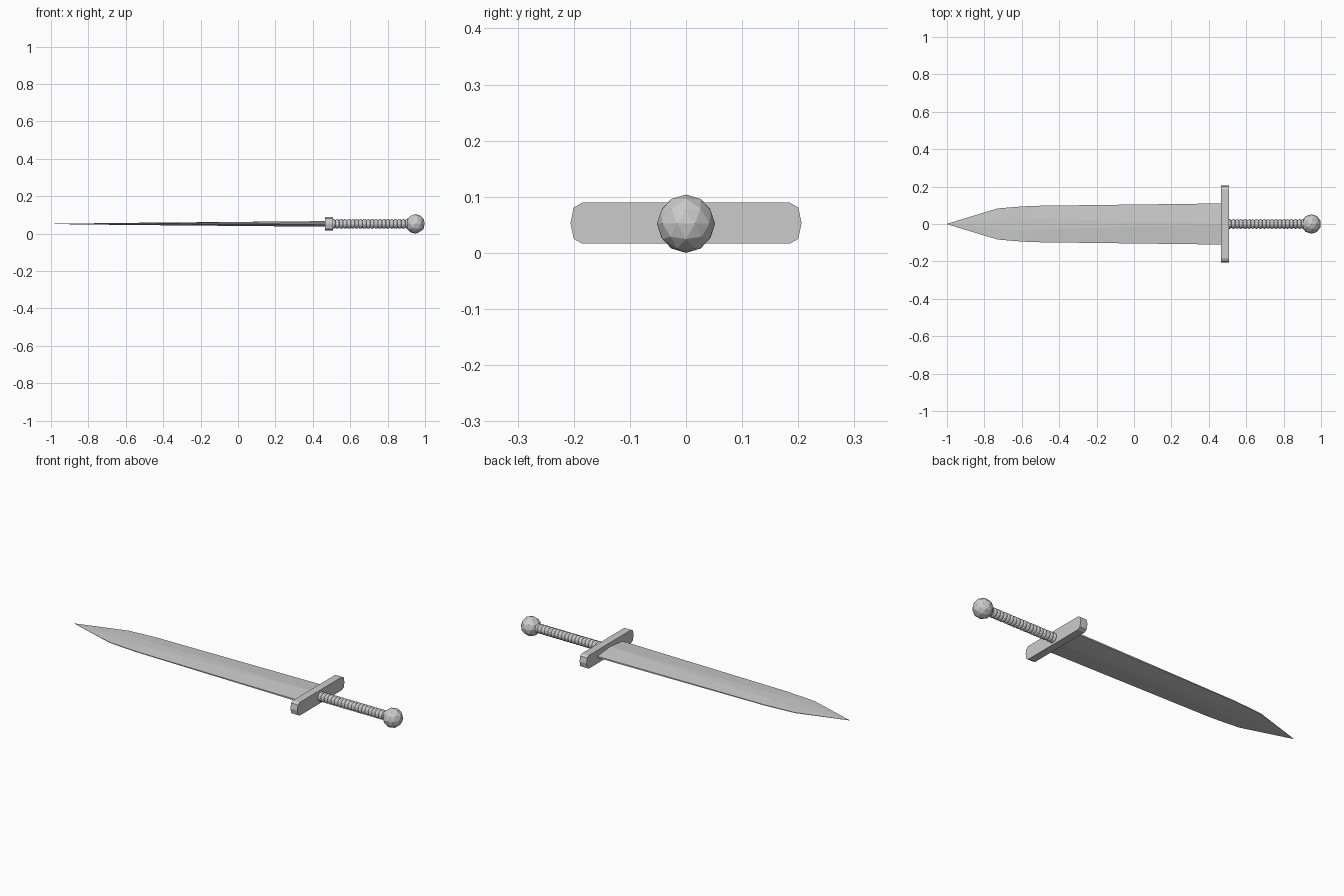
import bpy, bmesh, math

if "Cube" in bpy.data.objects:
    bpy.data.objects.remove(bpy.data.objects["Cube"])

ZC = 0.052  # height of the sword's long axis


def loft(name, rings):
    """Skin a row of equal-length point rings and cap both ends."""
    bm = bmesh.new()
    rows = [[bm.verts.new(p) for p in ring] for ring in rings]
    n = len(rows[0])
    for a, b in zip(rows, rows[1:]):
        for i in range(n):
            j = (i + 1) % n
            bm.faces.new((a[i], a[j], b[j], b[i]))
    bm.faces.new(rows[0])
    bm.faces.new(rows[-1])
    bmesh.ops.remove_doubles(bm, verts=bm.verts, dist=1e-5)
    bmesh.ops.recalc_face_normals(bm, faces=bm.faces)
    mesh = bpy.data.meshes.new(name)
    bm.to_mesh(mesh)
    bm.free()
    obj = bpy.data.objects.new(name, mesh)
    bpy.context.collection.objects.link(obj)
    return obj


# Blade: x, half width, half width of central flat, half thickness, edge half thickness
stations = [
    (0.475, 0.110, 0.002, 0.015, 0.004),
    (-0.55, 0.097, 0.030, 0.006, 0.002),
    (-0.65, 0.090, 0.036, 0.005, 0.002),
    (-0.73, 0.083, 0.028, 0.004, 0.0015),
    (-1.00, 0.001, 0.0004, 0.0006, 0.0004),
]
rings = []
for x, w, f, t, e in stations:
    half = [(w, -e), (w, e), (f, t)]
    section = half + [(-f, t), (-w, e), (-w, -e), (-f, -t), (f, -t)]
    rings.append([(x, y, ZC + z) for y, z in section])
loft("blade", rings)

# Crossguard: bar with chamfered, rounded ends
end = [(0.185, -0.0365), (0.2, -0.028), (0.206, 0), (0.2, 0.028), (0.185, 0.0365)]
outline = end + [(-y, -z) for y, z in end]
loft("crossguard", [[(x, y, ZC + 0.001 + z) for y, z in outline] for x in (0.465, 0.507)])

# Grip: turned handle with a row of rounded ribs
RIBS, SIDES, X0, X1 = 20, 16, 0.50, 0.915
pitch = (X1 - X0) / RIBS
profile = []
for k in range(RIBS):
    for u, r in ((0, 0.020), (0.2, 0.0245), (0.5, 0.026), (0.8, 0.0245)):
        profile.append((X0 + (k + u) * pitch, r))
profile.append((X1, 0.020))
angles = [2 * math.pi * i / SIDES for i in range(SIDES)]
loft("grip", [[(x, r * math.cos(a), ZC + r * math.sin(a)) for a in angles] for x, r in profile])

# Pommel: faceted ball
bpy.ops.mesh.primitive_ico_sphere_add(subdivisions=2, radius=0.052, location=(0.948, 0, ZC))
bpy.context.object.name = "pommel"
